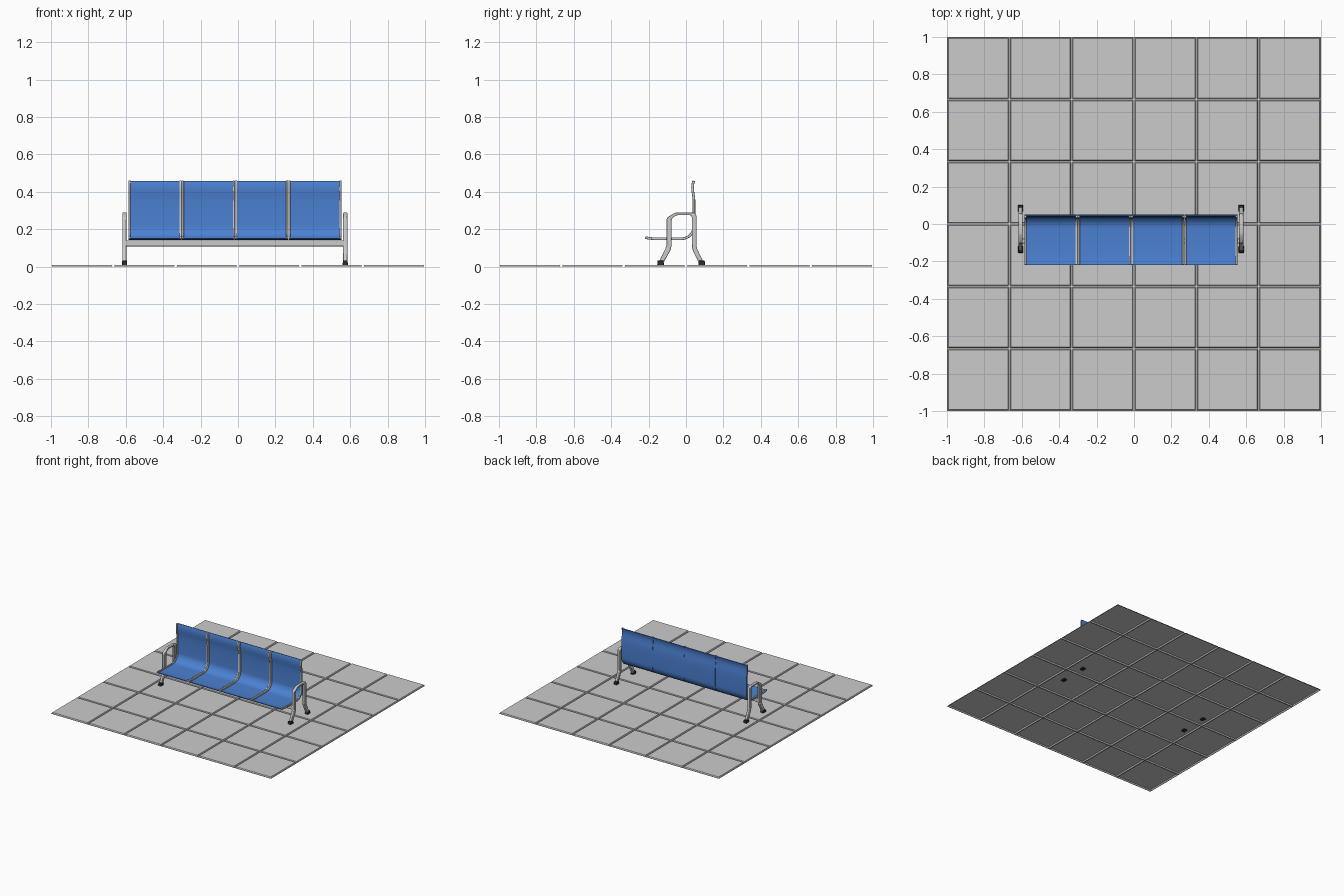
import bpy, bmesh, math
from mathutils import Vector

if "Cube" in bpy.data.objects:
    bpy.data.objects.remove(bpy.data.objects["Cube"])

CX = -0.0165      # bench centre in x
PITCH = 0.285     # seat spacing


def material(name, rgb):
    m = bpy.data.materials.new(name)
    m.diffuse_color = (*rgb, 1)
    m.use_nodes = True
    m.node_tree.nodes["Principled BSDF"].inputs["Base Color"].default_value = m.diffuse_color
    return m


BLUE = material("blue", (0.07, 0.22, 0.65))
DARK = material("dark_rubber", (0.025, 0.025, 0.025))


def finish(bm, name, mat=None, bevel=0, smooth=True):
    me = bpy.data.meshes.new(name)
    bm.to_mesh(me)
    bm.free()
    ob = bpy.data.objects.new(name, me)
    bpy.context.collection.objects.link(ob)
    if mat:
        me.materials.append(mat)
    if bevel:
        b = ob.modifiers.new("bevel", 'BEVEL')
        b.width, b.segments, b.limit_method = bevel, 2, 'ANGLE'
    if smooth:
        bpy.ops.object.select_all(action='DESELECT')
        bpy.context.view_layer.objects.active = ob
        ob.select_set(True)
        bpy.ops.object.shade_smooth_by_angle(angle=math.radians(35))
    return ob


def strip(name, side_a, side_b, x0, x1, mat=None, bevel=0):
    """Solid between two matching (y, z) polylines, extruded from x0 to x1."""
    bm = bmesh.new()
    rows = [[bm.verts.new((x, *p)) for p in side]
            for x in (x0, x1) for side in (side_a, side_b)]
    ring = [rows[0], rows[1], rows[3], rows[2]]
    for i in range(len(side_a) - 1):
        for k in range(4):
            a, b = ring[k], ring[(k + 1) % 4]
            bm.faces.new((a[i], a[i + 1], b[i + 1], b[i]))
    for i in (0, -1):
        bm.faces.new([r[i] for r in ring])
    bmesh.ops.recalc_face_normals(bm, faces=bm.faces)
    return finish(bm, name, mat, bevel)


def box(name, size, loc, mat=None, bevel=0, top_scale=1):
    bm = bmesh.new()
    bmesh.ops.create_cube(bm, size=1)
    for v in bm.verts:
        s = top_scale if v.co.z > 0 else 1
        v.co = Vector((v.co.x * size[0] * s, v.co.y * size[1] * s, v.co.z * size[2])) + Vector(loc)
    return finish(bm, name, mat, bevel)


def offset(path, d):
    """Shift a (y, z) path to its left by d."""
    out = []
    for i, p in enumerate(path):
        a, b = path[max(i - 1, 0)], path[min(i + 1, len(path) - 1)]
        t = Vector((b[0] - a[0], b[1] - a[1])).normalized()
        out.append((p[0] - t.y * d, p[1] + t.x * d))
    return out


# Tiled floor: one sheet with recessed grooves
bm = bmesh.new()
bmesh.ops.create_grid(bm, x_segments=6, y_segments=6, size=1)
tiles = bm.faces[:]
bmesh.ops.inset_individual(bm, faces=tiles, thickness=0.006, depth=0)
bmesh.ops.inset_individual(bm, faces=tiles, thickness=0.005, depth=0)
for v in {v for f in tiles for v in f.verts}:
    v.co.z = 0.01
finish(bm, "tiled_floor", smooth=False)

# Seat back-surface profile: seat, curved corner, backrest with rolled top
R = 0.075
profile = [(-0.219, 0.148), (-0.2, 0.145), (-0.17, 0.142), (-0.1, 0.142)]
profile += [(-0.025 + R * math.sin(a), 0.142 + R - R * math.cos(a))
            for a in [math.radians(90 * i / 10) for i in range(11)]]
profile += [(0.05, 0.3), (0.05, 0.355), (0.047, 0.38), (0.043, 0.405),
            (0.042, 0.425), (0.044, 0.442), (0.048, 0.457)]

# Four seats, each a blue shell with a metal rib on both sides
for i in range(4):
    xa = CX + (i - 2) * PITCH + 0.001
    xb = xa + PITCH - 0.002
    strip("seat_shell", profile, offset(profile, 0.006), xa, xb, BLUE)
    for x in (xa - 0.0005, xb - 0.0105):
        strip("seat_rib", offset(profile, 0.002), offset(profile, 0.014), x, x + 0.011, bevel=0.002)

# Support beam under the seats
box("support_beam", (1.17, 0.026, 0.032), (CX, -0.0915, 0.125), bevel=0.003)

# Leg frames that run up into armrests, with rubber feet
outer = [(-0.15, 0.015), (-0.11, 0.095), (-0.105, 0.115), (-0.105, 0.25), (-0.099, 0.264),
         (-0.062, 0.287), (-0.048, 0.29), (0.035, 0.29), (0.049, 0.286), (0.055, 0.274),
         (0.055, 0.115), (0.06, 0.095), (0.097, 0.015)]
inner = [(-0.123, 0.015), (-0.082, 0.09), (-0.078, 0.108), (-0.078, 0.245), (-0.076, 0.256),
         (-0.057, 0.272), (-0.045, 0.275), (0.02, 0.275), (0.028, 0.272), (0.031, 0.265),
         (0.031, 0.108), (0.035, 0.09), (0.071, 0.015)]
for s in (-1, 1):
    x = CX + s * 0.59
    strip("leg_armrest_frame", outer, inner, x - 0.011, x + 0.011, bevel=0.004)
    for y in (-0.136, 0.084):
        box("rubber_foot", (0.03, 0.038, 0.033), (x, y, 0.0165), DARK, 0.003, 0.82)
